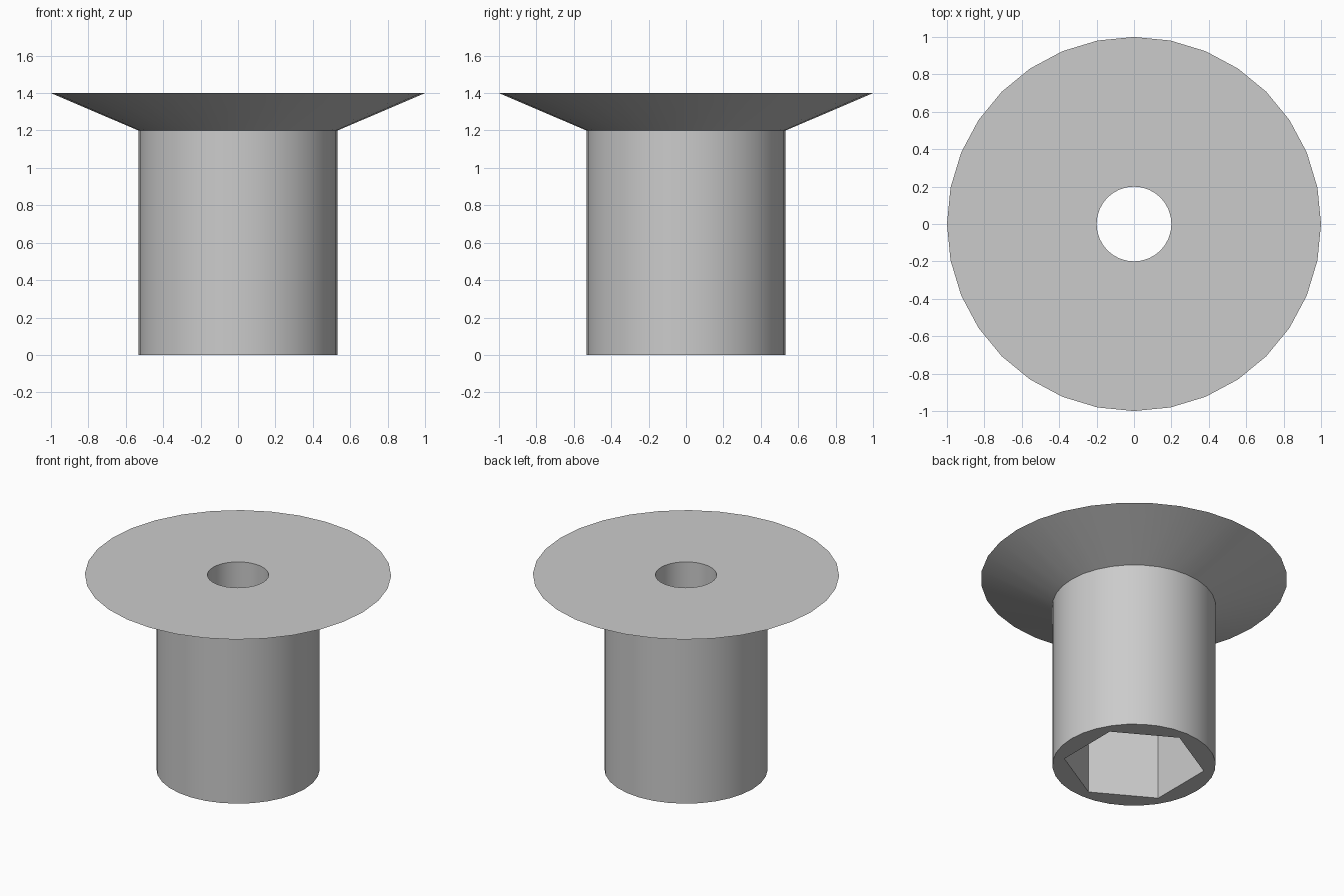
import bpy
import bmesh
from math import cos, sin, pi, radians

if "Cube" in bpy.data.objects:
    bpy.data.objects.remove(bpy.data.objects["Cube"], do_unlink=True)

SIDES = 32
FLANGE_R, BODY_R, BORE_R = 1.0, 0.533, 0.2
HEX_R = 0.8 / 3 ** 0.5      # 0.8 across flats
NECK_Z, TOP_Z = 1.2, 1.4

bm = bmesh.new()


def ring(radius, z, sides=SIDES, turn=0.0):
    """Closed loop of edges at one height."""
    angles = [turn + 2 * pi * i / sides for i in range(sides)]
    verts = [bm.verts.new((radius * cos(a), radius * sin(a), z)) for a in angles]
    edges = [bm.edges.new((verts[i - 1], verts[i])) for i in range(sides)]
    return verts, edges


def wall(lower, upper):
    """Quads joining two rings of equal count."""
    a, b = lower[0], upper[0]
    for i in range(len(a)):
        bm.faces.new((a[i - 1], a[i], b[i], b[i - 1]))


def washer(outer, inner):
    """Flat face with a hole in it."""
    bmesh.ops.triangle_fill(bm, edges=outer[1] + inner[1], use_beauty=True)


# Rings of the sleeve, flange, bore and hexagonal socket
base = ring(BODY_R, 0)
neck = ring(BODY_R, NECK_Z)
rim = ring(FLANGE_R, TOP_Z)
bore_top = ring(BORE_R, TOP_Z)
bore_bottom = ring(BORE_R, NECK_Z)
socket_floor = ring(HEX_R, NECK_Z, 6, radians(30))
socket_mouth = ring(HEX_R, 0, 6, radians(30))

wall(base, neck)                    # sleeve
wall(neck, rim)                     # flared flange
washer(rim, bore_top)               # top face
wall(bore_bottom, bore_top)         # screw hole
washer(socket_floor, bore_bottom)   # socket floor
wall(socket_mouth, socket_floor)    # socket walls
washer(base, socket_mouth)          # bottom face
bmesh.ops.recalc_face_normals(bm, faces=bm.faces)

mesh = bpy.data.meshes.new("flanged_sleeve")
bm.to_mesh(mesh)
bm.free()
sleeve = bpy.data.objects.new("flanged_sleeve", mesh)
bpy.context.collection.objects.link(sleeve)

# Plain grey material
grey = bpy.data.materials.new("light_grey")
grey.use_nodes = True
colour = (0.6, 0.6, 0.6, 1)
grey.diffuse_color = colour
grey.node_tree.nodes["Principled BSDF"].inputs["Base Color"].default_value = colour
mesh.materials.append(grey)

# Smooth round walls, sharp corners
bpy.ops.object.select_all(action="DESELECT")
sleeve.select_set(True)
bpy.context.view_layer.objects.active = sleeve
bpy.ops.object.shade_smooth_by_angle(angle=radians(20))
